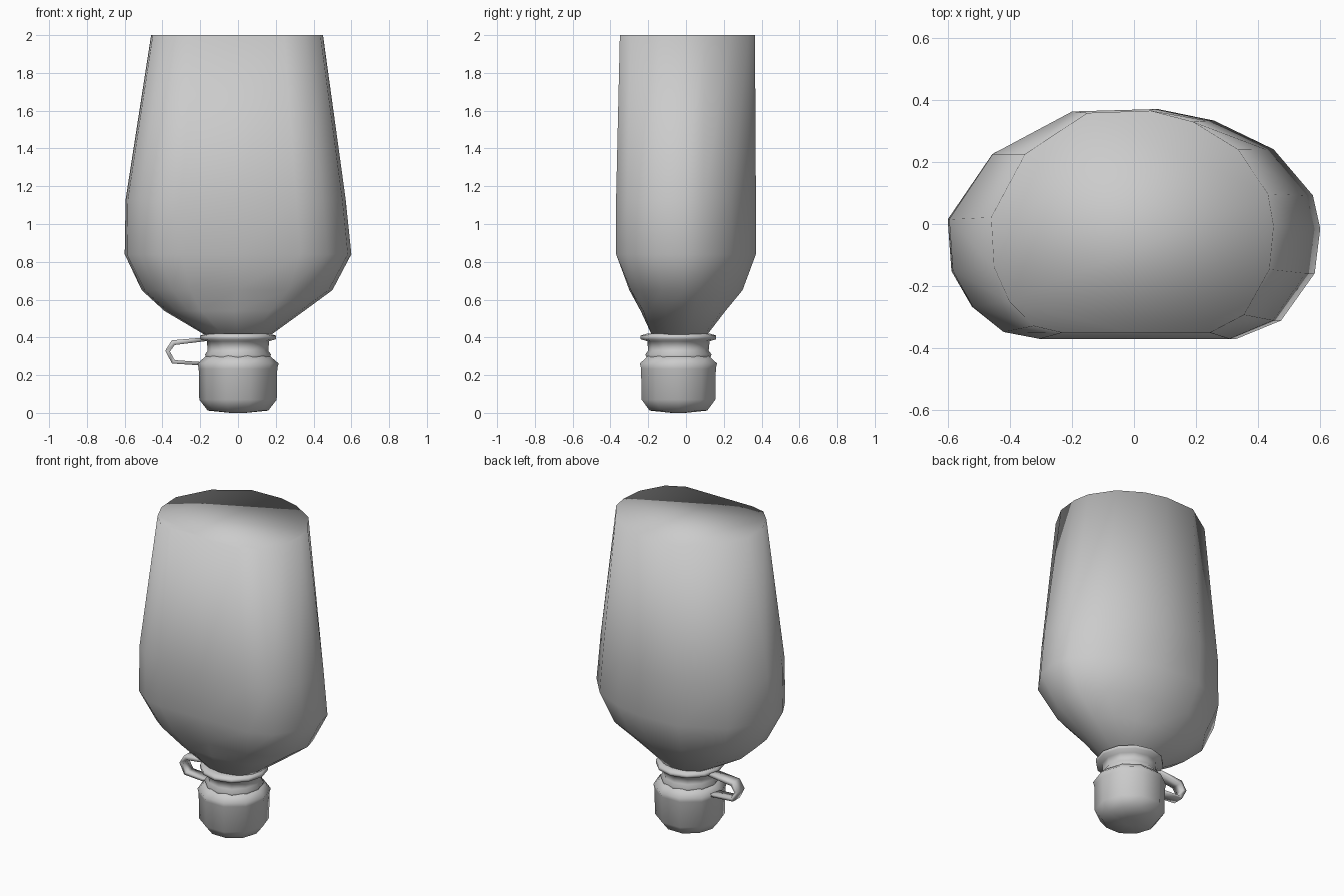
import bpy, bmesh, math
from mathutils import Vector

cube = bpy.data.objects.get("Cube")
if cube:
    bpy.data.objects.remove(cube, do_unlink=True)

grey = bpy.data.materials.new("matte grey")
grey.use_nodes = True
colour = (0.6, 0.6, 0.6, 1)
grey.diffuse_color = colour
grey.node_tree.nodes["Principled BSDF"].inputs["Base Color"].default_value = colour


def loft(name, rings, caps=True, closed=False):
    """Skin a list of equal-length point rings into one smooth object."""
    bm = bmesh.new()
    loops = [[bm.verts.new(p) for p in ring] for ring in rings]
    n = len(loops[0])
    pairs = list(zip(loops, loops[1:]))
    if closed:
        pairs.append((loops[-1], loops[0]))
    for a, b in pairs:
        for i in range(n):
            j = (i + 1) % n
            bm.faces.new((a[i], a[j], b[j], b[i]))
    if caps and not closed:
        bm.faces.new(loops[0][::-1])
        bm.faces.new(loops[-1])
    bmesh.ops.recalc_face_normals(bm, faces=bm.faces)
    for f in bm.faces:
        f.smooth = True
    mesh = bpy.data.meshes.new(name)
    bm.to_mesh(mesh)
    bm.free()
    mesh.materials.append(grey)
    obj = bpy.data.objects.new(name, mesh)
    bpy.context.collection.objects.link(obj)
    return obj


# Body cross-section: flat front, rounded back
section = [Vector(p) for p in (
    (1, -.04), (.96, .25), (.75, .65), (.43, .9), (.13, 1), (-.32, .98),
    (-.76, .61), (-1, .04), (-.98, -.41), (-.87, -.72), (-.7, -.94),
    (-.5, -1), (0, -1), (.55, -1), (.79, -.84), (.97, -.43))]


def body_ring(z, left, right, front, back, roundness):
    cx, cy = (left + right) / 2, (front + back) / 2
    rx, ry = (right - left) / 2, (back - front) / 2
    ring = []
    for p in section:
        q = p.lerp(p.normalized(), roundness)
        ring.append((cx + rx * q.x, cy + ry * q.y, z))
    return ring


# z, left, right, front, back, roundness
body_rows = [
    (0.41, -.17, .17, -.18, .11, 1),
    (0.54, -.39, .35, -.24, .21, .5),
    (0.65, -.51, .5, -.3, .3, .2),
    (0.84, -.6, .6, -.37, .37, 0),
    (1.13, -.595, .57, -.37, .37, 0),
    (2.0, -.46, .45, -.35, .365, 0)]
loft("flask_body", [body_ring(*row) for row in body_rows])


# Round neck and cap share an axis set slightly to the front
def turned(name, profile, sides):
    rings = []
    for z, r in profile:
        rings.append([(r * math.cos(math.tau * i / sides),
                       -.04 + r * math.sin(math.tau * i / sides), z)
                      for i in range(sides)])
    return loft(name, rings)


turned("neck", [(.27, .16), (.31, .175), (.33, .16), (.38, .165),
                (.39, .2), (.41, .2), (.42, .165)], 12)
turned("screw_cap", [(0, .04), (.012, .16), (.07, .205), (.235, .208),
                     (.262, .215), (.305, .165)], 10)

# Strap joining the neck collar to the cap
path = [(-.17, .40), (-.35, .385), (-.385, .33), (-.35, .262), (-.17, .25)]
inner = [(-.17, .38), (-.335, .36), (-.36, .325), (-.335, .28), (-.17, .268)]
strap = [[(x, y, z) for x, z, y in (
    (*a, -.05), (*a, .02), (*b, .02), (*b, -.05))]
    for a, b in zip(path, inner)]
loft("cap_strap", strap)
